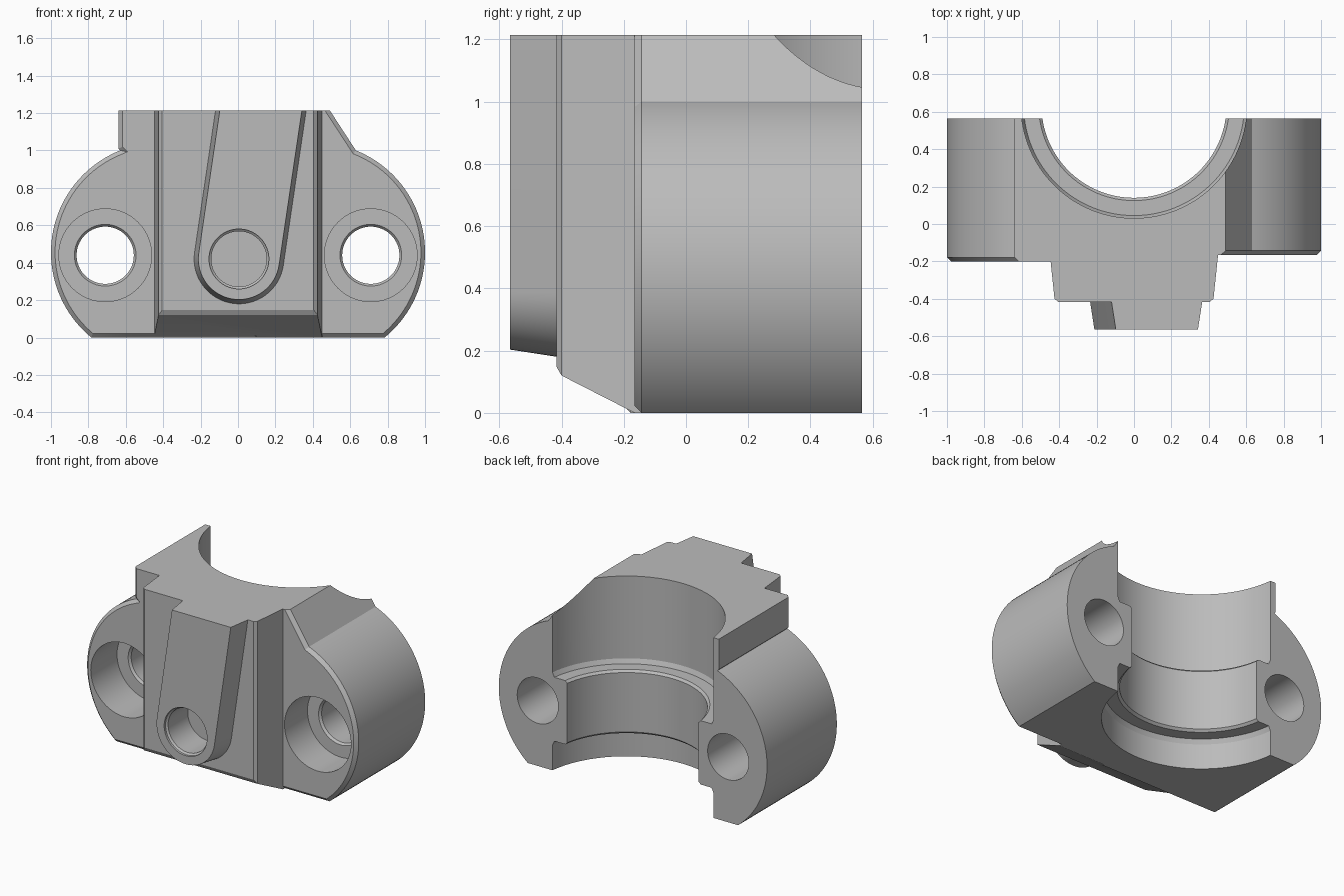
import bpy, bmesh
from math import sin, cos, pi, sqrt, atan2
from mathutils import Vector

cube = bpy.data.objects.get("Cube")
if cube:
    bpy.data.objects.remove(cube, do_unlink=True)

GREY = (0.5, 0.5, 0.5, 1)
metal = bpy.data.materials.new("plain_grey")
metal.use_nodes = True
metal.diffuse_color = GREY
metal.node_tree.nodes["Principled BSDF"].inputs["Base Color"].default_value = GREY

TOP, BACK = 1.215, 0.565
HOLE_X, HOLE_Z = 0.71, 0.44


def loft(name, rings):
    """Solid skinned through rings of equal point count, capped at both ends."""
    bm = bmesh.new()
    loops = [[bm.verts.new(p) for p in ring] for ring in rings]
    for a, b in zip(loops, loops[1:]):
        for i in range(len(a)):
            j = (i + 1) % len(a)
            bm.faces.new((a[i], a[j], b[j], b[i]))
    bm.faces.new(loops[0])
    bm.faces.new(loops[-1])
    bmesh.ops.recalc_face_normals(bm, faces=bm.faces)
    mesh = bpy.data.meshes.new(name)
    bm.to_mesh(mesh)
    bm.free()
    mesh.materials.append(metal)
    ob = bpy.data.objects.new(name, mesh)
    bpy.context.collection.objects.link(ob)
    return ob


def at_y(pts, y):
    return [(x, y, z) for x, z in pts]


def circle(cx, cy, r, n=64):
    return [(cx + r * cos(2 * pi * i / n), cy + r * sin(2 * pi * i / n)) for i in range(n)]


def turned_y(name, cx, cz, steps):
    """Stepped round plug along y; steps are (y, radius)."""
    return loft(name, [at_y(circle(cx, cz, r), y) for y, r in steps])


def inset(pts, d):
    """Mitred inward offset of a counter-clockwise outline."""
    out = []
    for i, p in enumerate(pts):
        p = Vector(p)
        a = (p - Vector(pts[i - 1])).normalized()
        b = (Vector(pts[(i + 1) % len(pts)]) - p).normalized()
        na, nb = Vector((-a.y, a.x)), Vector((-b.y, b.x))
        out.append(tuple(p + (na + nb) * d / (1 + na.dot(nb))))
    return out


def combine(target, tool, operation):
    tool.hide_render = True
    mod = target.modifiers.new(tool.name, "BOOLEAN")
    mod.operation, mod.solver, mod.object = operation, "EXACT", tool
    bpy.context.view_layer.objects.active = target
    bpy.ops.object.modifier_apply(modifier=mod.name)
    bpy.data.objects.remove(tool, do_unlink=True)


def ear(name, shoulder, front, side):
    """Rounded half of the body with a chamfered front rim."""
    cx, cz, r = 0.413, 0.455, 0.587
    a0 = -atan2(cz, sqrt(r * r - cz * cz))
    a1 = atan2(0.545, 0.217)
    arc = [(cx + r * cos(a0 + (a1 - a0) * i / 40), cz + r * sin(a0 + (a1 - a0) * i / 40))
           for i in range(41)]
    outline = [(-0.1, 0)] + arc + shoulder + [(-0.1, 1.3)]
    small = inset(outline, 0.022)
    rings = [(small, front), (outline, front + 0.022), (outline, BACK)]
    return loft(name, [[(side * x, y, z) for x, z in pts] for pts, y in rings])


# Two ears: square shoulder on the right, sloped shoulder on the left
body = ear("bearing_cap", [(0.64, 1.01), (0.64, 1.3)], -0.2, -1)
combine(body, ear("left_ear", [(0.435, 1.3)], -0.165, 1), "UNION")

# Tapered centre block with sloped underside
plan = [(0.46, 0.0), (0.45, -0.16), (0.425, -0.4), (0.405, -0.416)]
plan += [(-x, y) for x, y in reversed(plan)]
block = loft("centre_block", [[(x, y, z) for x, y in plan] for z in (0, 1.3)])
under = [(-0.165, 0), (-0.4, 0.12), (-0.42, 0.155), (-0.6, 0.155), (-0.6, -0.2), (-0.165, -0.2)]
combine(block, loft("underside_cutter", [[(x, y, z) for y, z in under] for x in (-1, 1)]),
        "DIFFERENCE")
combine(body, block, "UNION")


# Leaning drafted arm with a round lower end
def arm_outline(r):
    d, n = Vector((0.146, 0.989)), Vector((0.989, -0.146))
    c = Vector((0.005, 0.42))
    pts = [c - n * r * cos(pi * i / 32) - d * r * sin(pi * i / 32) for i in range(33)]
    ends = [p + d * ((1.3 - p.y) / d.y) for p in (pts[-1], pts[0])]
    return [tuple(p) for p in pts + ends]


arm = loft("arm", [at_y(arm_outline(0.217), -BACK), at_y(arm_outline(0.25), -0.35)])
combine(body, arm, "UNION")

# Level top
lid = [(-2, -2), (2, -2), (2, 2), (-2, 2)]
combine(body, loft("top_cutter", [[(x, y, z) for x, y in lid] for z in (TOP, 2)]), "DIFFERENCE")

# Stepped bearing bore
bore = [(0.604, -0.1), (0.604, 0.17), (0.59, 0.2), (0.51, 0.2), (0.495, 0.215),
        (0.495, 0.615), (0.51, 0.63), (0.59, 0.63), (0.604, 0.66), (0.604, 1.4)]
combine(body, loft("bore_cutter", [[(x, y, z) for x, y in circle(0, 0.635, r, 128)]
                                   for r, z in bore]), "DIFFERENCE")

# Counterbored bolt holes
for side in (-1, 1):
    steps = [(-0.3, 0.248), (0.08, 0.248), (0.08, 0.165), (0.095, 0.153), (0.7, 0.153)]
    combine(body, turned_y("bolt_cutter", side * HOLE_X, HOLE_Z, steps), "DIFFERENCE")

# Blind hole in the arm
steps = [(-0.6, 0.16), (-0.55, 0.16), (-0.54, 0.148), (-0.33, 0.148)]
combine(body, turned_y("blind_hole_cutter", 0.005, 0.42, steps), "DIFFERENCE")

bpy.ops.object.select_all(action="DESELECT")
body.select_set(True)
bpy.context.view_layer.objects.active = body
bpy.ops.object.shade_smooth_by_angle(angle=0.4)
